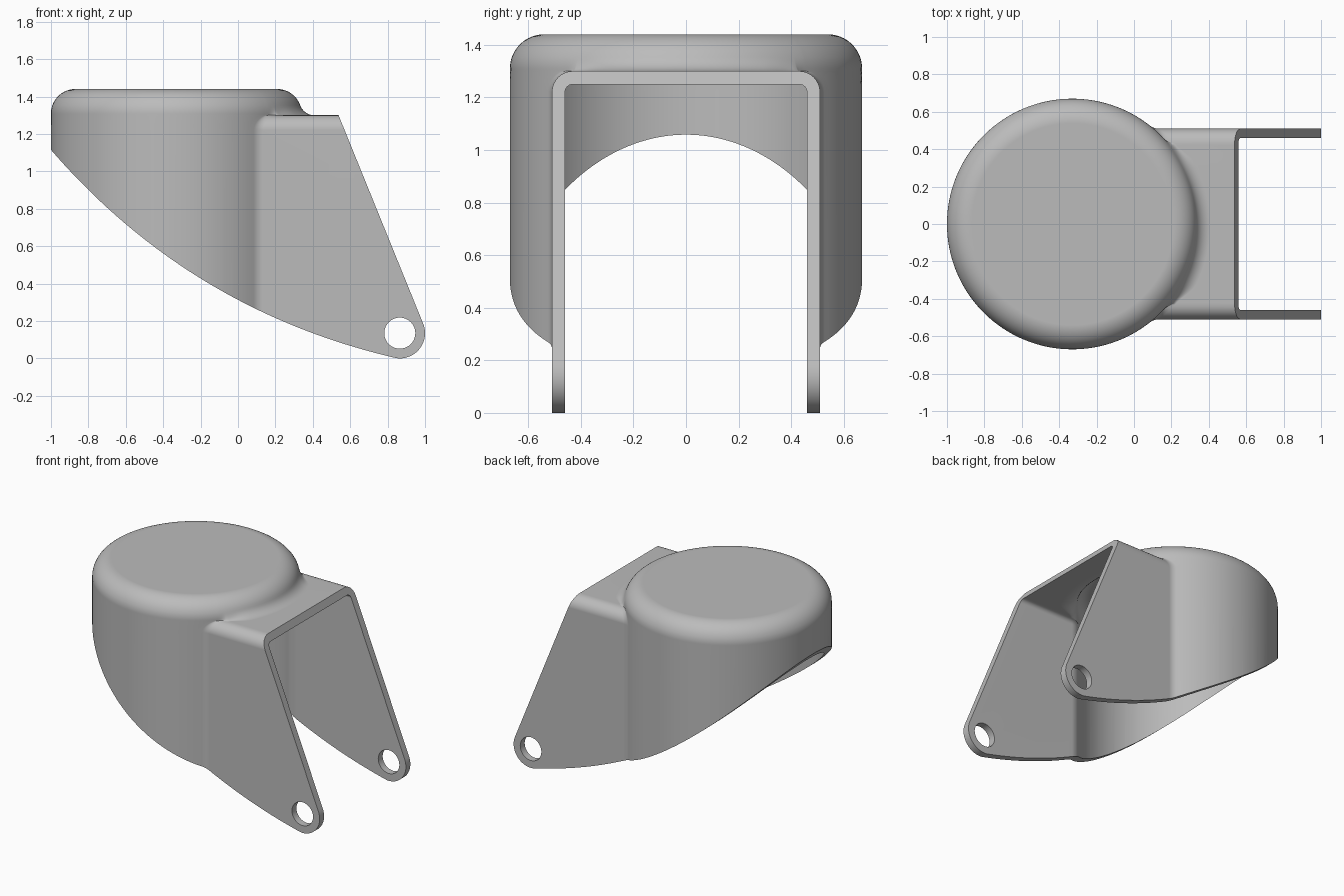
import bpy
import bmesh
from math import pi, sin, cos, atan2, hypot, sqrt
from mathutils import Vector

cube = bpy.data.objects.get("Cube")
if cube:
    bpy.data.objects.remove(cube, do_unlink=True)

# Main dimensions
AXIS_X = -0.33            # centre of the round housing
RADIUS, ROUND, TOP = 0.67, 0.13, 1.44
HALF_WIDTH, CORNER, ARM_TOP = 0.51, 0.08, 1.30
BLEND, WALL = 0.08, 0.05
PIVOT = (0.865, 0.135)
BACK_N, BLEND_N, FRONT_N = 48, 6, 28

steel = bpy.data.materials.new("plain grey steel")
steel.use_nodes = True
grey = (0.5, 0.5, 0.5, 1.0)
steel.diffuse_color = grey
steel.node_tree.nodes["Principled BSDF"].inputs["Base Color"].default_value = grey


def make_object(name, bm):
    bmesh.ops.remove_doubles(bm, verts=bm.verts[:], dist=1e-5)
    bmesh.ops.recalc_face_normals(bm, faces=bm.faces[:])
    mesh = bpy.data.meshes.new(name)
    bm.to_mesh(mesh)
    bm.free()
    mesh.materials.append(steel)
    obj = bpy.data.objects.new(name, mesh)
    bpy.context.collection.objects.link(obj)
    return obj


def loft(name, rings):
    """Skin closed rings of equal length and cap both ends."""
    bm = bmesh.new()
    rows = [[bm.verts.new(p) for p in ring] for ring in rings]
    for low, high in zip(rows, rows[1:]):
        for i in range(len(low)):
            j = (i + 1) % len(low)
            bm.faces.new((low[i], low[j], high[j], high[i]))
    bm.faces.new(rows[0][::-1])
    bm.faces.new(rows[-1])
    return make_object(name, bm)


def mirrored_ring(half, z):
    """Complete a half outline, given relative to the housing axis."""
    full = half + [(x, -y) for x, y in half[-2:0:-1]]
    return [(x + AXIS_X, y, z) for x, y in full]


def housing_solid(name, inset, end_x, bottom):
    """Round housing blended into the straight arms, shrunk by inset."""
    r, rnd, top = RADIUS - inset, ROUND - inset, TOP - inset
    w, corner, arm_top = HALF_WIDTH - inset, CORNER - inset, ARM_TOP - inset
    f = BLEND + inset
    end = end_x - AXIS_X

    def outline(width):
        d = sqrt((r + f) ** 2 - (width + f) ** 2)
        a = atan2(width + f, d)
        half = []
        for i in range(BACK_N + 1):
            t = pi + (a - pi) * i / BACK_N
            half.append((r * cos(t), r * sin(t) if i else 0.0))
        for i in range(1, BLEND_N + 1):
            t = pi + a + (pi / 2 - a) * i / BLEND_N
            half.append((d + f * cos(t), width + f + f * sin(t)))
        half += [(end, width * (1 - i / FRONT_N)) for i in range(FRONT_N + 1)]
        return half

    # Straight walls and the rounded upper edges of the arms
    rings = [mirrored_ring(outline(w), bottom)]
    for i in range(9):
        t = pi / 2 * i / 8
        half = outline(w - corner + corner * cos(t))
        rings.append(mirrored_ring(half, arm_top - corner + corner * sin(t)))

    # Concave blend rising from the arm top to the round housing
    dz = arm_top + f - (top - rnd)
    dx = sqrt((rnd + f) ** 2 - dz ** 2)
    blend_r = r - rnd + dx
    polar = []
    for x, y in half[:BACK_N + BLEND_N + 1]:
        polar.append((atan2(y, x), max(0, hypot(x, y) - r) / (blend_r - r)))
    side_angle, side_flare = polar[-1]
    for i in range(FRONT_N + 1):
        s = (i + 1) / (FRONT_N + 1)
        k = min(1, 3 * s)
        k = k * k * (3 - 2 * k)
        polar.append((side_angle * (1 - s), side_flare + (1 - side_flare) * k))

    def round_ring(base, flare, z):
        return mirrored_ring([((base + flare * g) * cos(t), (base + flare * g) * sin(t))
                              for t, g in polar], z)

    for i in range(9):
        t = atan2(dx, dz) * i / 8
        z = arm_top + f - f * cos(t)
        rise = max(0, z - (top - rnd))
        base = r - rnd + sqrt(rnd ** 2 - rise ** 2)
        rings.append(round_ring(base, blend_r - f * sin(t) - base, z))

    # Rounded rim of the housing
    start = atan2(dz, dx)
    for i in range(1, 11):
        t = start + (pi / 2 - start) * i / 10
        rings.append(round_ring(r - rnd + rnd * cos(t), 0, top - rnd + rnd * sin(t)))
    return loft(name, rings)


def prism(name, outline):
    """Extrude an x-z outline across the full width."""
    return loft(name, [[(x, y, z) for x, z in outline] for y in (-1, 1)])


# Side silhouette: curved underside, round pivot end, slanted front
a, b, c = Vector((-1.0, 1.115)), Vector((-0.26, 0.259)), Vector((0.84, 0.003))
side = [(-1.1, 1.6), (-1.1, 1.231)]
for i in range(41):
    t = i / 40
    side.append(tuple(a * (1 - t) ** 2 + b * 2 * t * (1 - t) + c * t * t))
for i in range(1, 25):
    t = -1.757 + (0.386 + 1.757) * i / 24
    side.append((PIVOT[0] + 0.135 * cos(t), PIVOT[1] + 0.135 * sin(t)))
side.append((0.416, 1.6))

hole = [(PIVOT[0] + 0.083 * cos(2 * pi * i / 48),
         PIVOT[1] + 0.083 * sin(2 * pi * i / 48)) for i in range(48)]

# Hollow the housing, trim it to the silhouette and drill the pivot holes
fork = housing_solid("caster_fork", 0.0, 1.1, -0.2)
tools = [(housing_solid("cavity_cutter", WALL, 1.2, -0.3), 'DIFFERENCE'),
         (prism("silhouette_cutter", side), 'INTERSECT'),
         (prism("pivot_hole_cutter", hole), 'DIFFERENCE')]

bpy.ops.object.select_all(action='DESELECT')
bpy.context.view_layer.objects.active = fork
fork.select_set(True)
for tool, operation in tools:
    tool.hide_render = True
    mod = fork.modifiers.new(tool.name, 'BOOLEAN')
    mod.operation = operation
    mod.solver = 'EXACT'
    mod.object = tool
    bpy.ops.object.modifier_apply(modifier=mod.name)
    bpy.data.objects.remove(tool, do_unlink=True)

# Smooth curves with crisp cut edges and clean flat faces
bpy.ops.object.shade_smooth_by_angle(angle=0.5)
weighted = fork.modifiers.new("clean_normals", 'WEIGHTED_NORMAL')
weighted.keep_sharp = True
